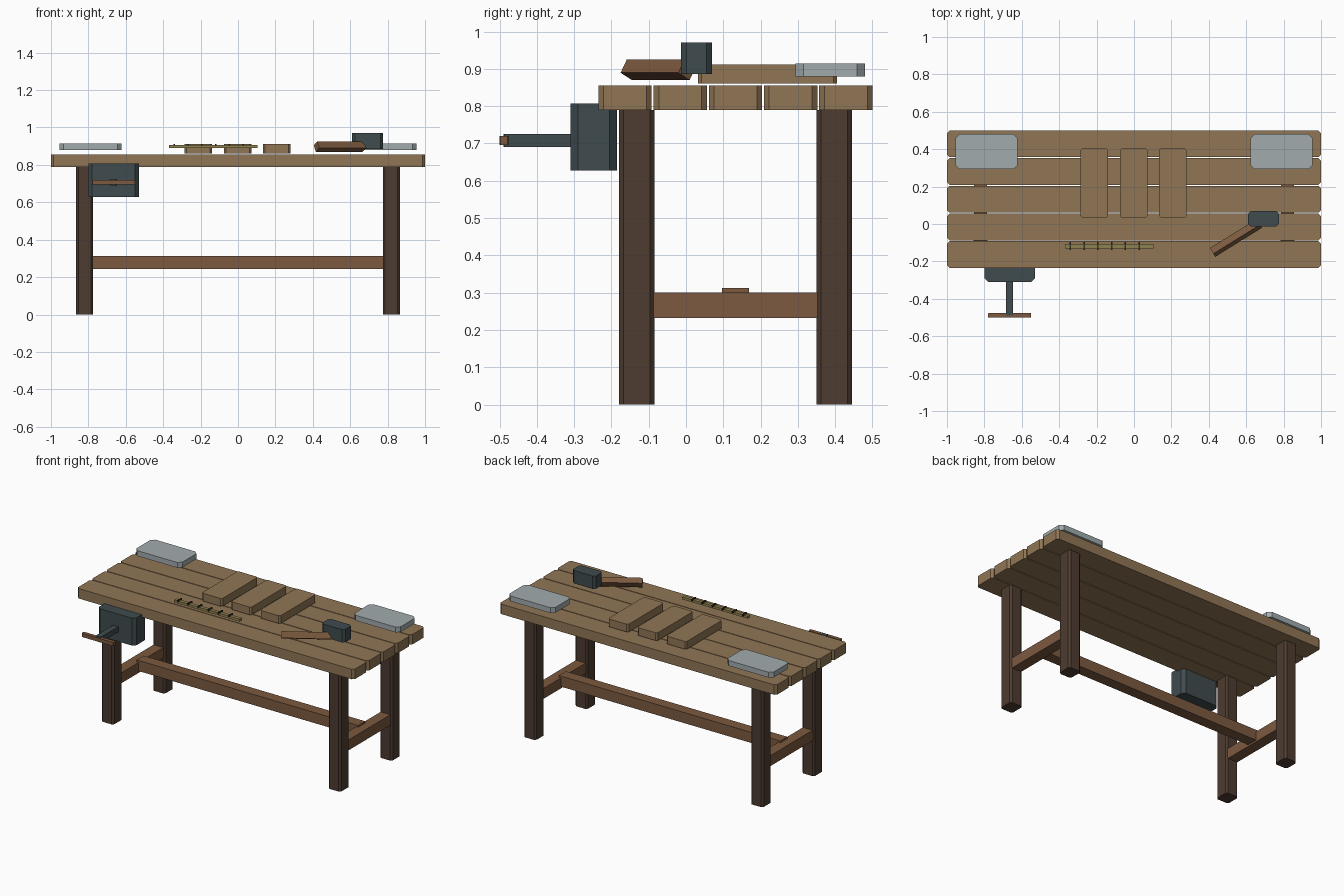
import bpy
from math import atan2, cos, sin, radians
from mathutils import Vector, Matrix

if "Cube" in bpy.data.objects:
    bpy.data.objects.remove(bpy.data.objects["Cube"])


def material(name, rgb):
    m = bpy.data.materials.new(name)
    m.diffuse_color = (*rgb, 1)
    m.use_nodes = True
    m.node_tree.nodes["Principled BSDF"].inputs["Base Color"].default_value = m.diffuse_color
    return m


PLANK = material("plank_wood", (0.28, 0.18, 0.09))
DARK = material("dark_wood", (0.075, 0.045, 0.03))
RAIL = material("rail_wood", (0.20, 0.10, 0.05))
IRON = material("iron", (0.05, 0.07, 0.075))
STEEL = material("pale_steel", (0.36, 0.41, 0.42))
BRASS = material("ruler_wood", (0.28, 0.22, 0.08))
INK = material("tick_dark", (0.04, 0.035, 0.02))


def mesh_object(name, verts, faces, mat):
    me = bpy.data.meshes.new(name)
    me.from_pydata(verts, [], faces)
    me.materials.append(mat)
    ob = bpy.data.objects.new(name, me)
    bpy.context.collection.objects.link(ob)
    return ob


def prism(name, ring, z0, z1, mat):
    """Extrude a counter-clockwise outline upwards."""
    n = len(ring)
    verts = [(x, y, z) for z in (z0, z1) for x, y in ring]
    faces = [tuple(reversed(range(n))), tuple(range(n, 2 * n))]
    faces += [(i, (i + 1) % n, n + (i + 1) % n, n + i) for i in range(n)]
    return mesh_object(name, verts, faces, mat)


def block(name, xs, ys, zs, mat, c=0.0):
    """Box whose upright edges are chamfered by c."""
    (a, b), (d, e) = xs, ys
    if c:
        ring = [(a + c, d), (b - c, d), (b, d + c), (b, e - c),
                (b - c, e), (a + c, e), (a, e - c), (a, d + c)]
    else:
        ring = [(a, d), (b, d), (b, e), (a, e)]
    return prism(name, ring, *zs, mat)


# Table top planks
for i in range(5):
    y = -0.235 + i * 0.148
    block(f"top_plank_{i + 1}", (-1, 1), (y, y + 0.143), (0.79, 0.855), PLANK, 0.014)

# Legs and end rails, mirrored left and right
for side, s in (("left", -1), ("right", 1)):
    xs = sorted((s * 0.775, s * 0.865))
    block(f"front_leg_{side}", xs, (-0.18, -0.085), (0, 0.79), DARK, 0.012)
    block(f"back_leg_{side}", xs, (0.35, 0.445), (0, 0.79), DARK, 0.012)
    block(f"end_rail_{side}", sorted((s * 0.785, s * 0.855)), (-0.09, 0.355),
          (0.232, 0.30), RAIL)
    # Pale metal plates at the back corners
    block(f"metal_plate_{side}", sorted((s * 0.622, s * 0.955)), (0.293, 0.48),
          (0.88, 0.915), STEEL, 0.022)

# Long stretcher
block("long_stretcher", (-0.80, 0.80), (0.097, 0.169), (0.243, 0.312), RAIL)

# Vise on the front left
block("vise_jaw", (-0.80, -0.53), (-0.31, -0.185), (0.628, 0.807), IRON, 0.02)
block("vise_screw", (-0.685, -0.648), (-0.49, -0.30), (0.69, 0.725), IRON, 0.004)
block("vise_handle", (-0.78, -0.55), (-0.50, -0.476), (0.696, 0.72), RAIL, 0.002)

# Timber blocks on the bench
for i in range(3):
    x = -0.285 + i * 0.21
    block(f"timber_block_{i + 1}", (x, x + 0.146), (0.032, 0.405), (0.861, 0.912), PLANK, 0.01)

# Measuring stick with tick marks
block("measuring_stick", (-0.37, 0.103), (-0.131, -0.108), (0.89, 0.906), BRASS)
for i in range(6):
    x = -0.34 + i * 0.0735
    block(f"stick_tick_{i + 1}", (x - 0.004, x + 0.004), (-0.139, -0.097),
          (0.902, 0.913), INK)

# Mallet: square handle rolled about its length, and head
block("mallet_head", (0.61, 0.776), (-0.014, 0.07), (0.886, 0.97), IRON, 0.015)
start, end = Vector((0.42, -0.152, 0.8975)), Vector((0.67, 0.003, 0.8975))
ring = [(0.0286 * cos(radians(a)), 0.0286 * sin(radians(a))) for a in (-16, 74, 164, 254)]
handle = prism("mallet_handle", ring, 0, (end - start).length, RAIL)
along = (end - start).normalized()
across = Vector((along.y, -along.x, 0))
basis = Matrix((across, Vector((0, 0, 1)), along)).transposed()
if basis.determinant() < 0:
    handle.data.flip_normals()
handle.data.transform(Matrix.Translation(start) @ basis.to_4x4())
